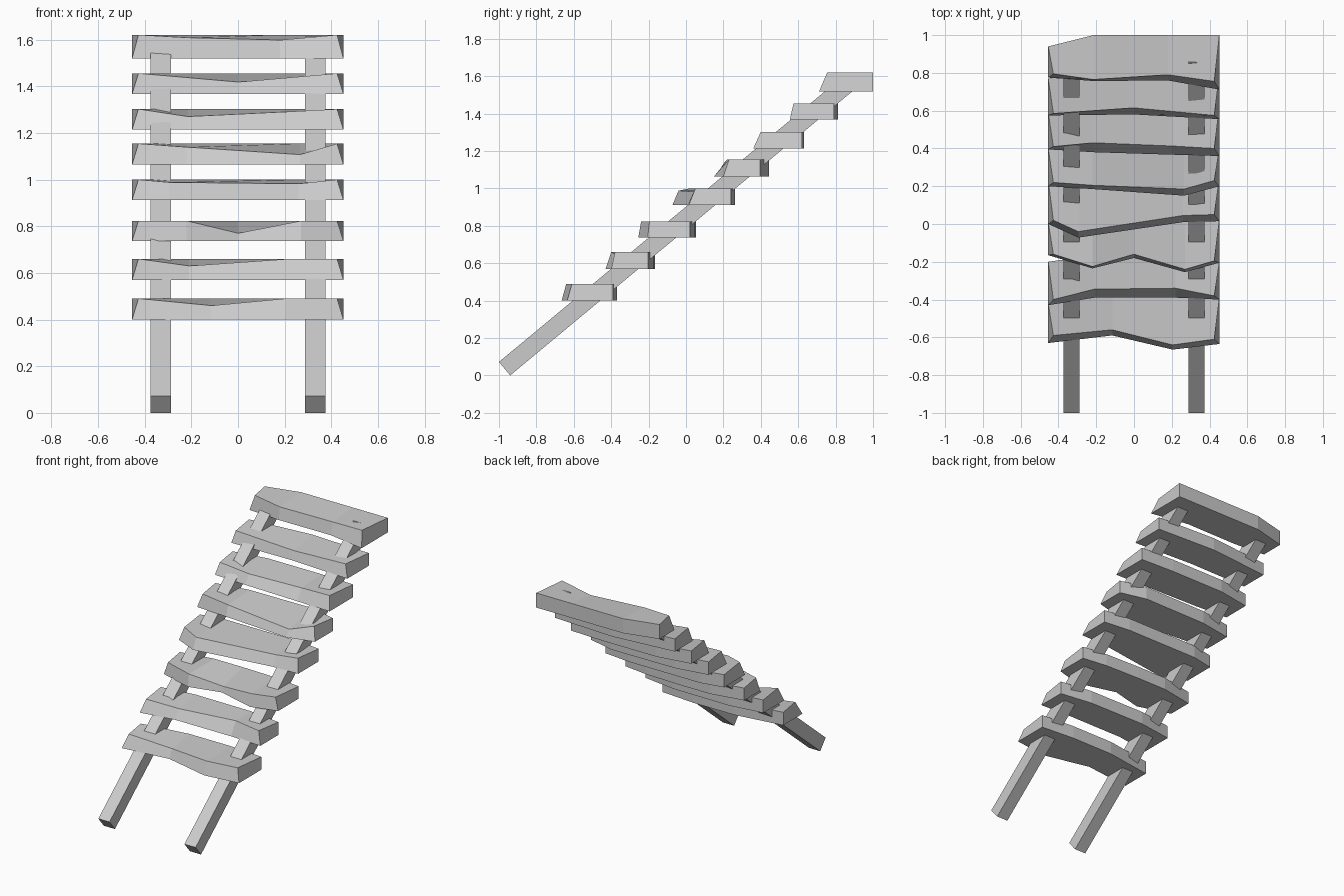
import bpy, bmesh

if "Cube" in bpy.data.objects:
    bpy.data.objects.remove(bpy.data.objects["Cube"])


def make_object(name, sections):
    """Skin a row of quad cross-sections into a closed flat-faced solid."""
    bm = bmesh.new()
    rings = [[bm.verts.new(p) for p in s] for s in sections]
    for a, b in zip(rings, rings[1:]):
        for i in range(4):
            j = (i + 1) % 4
            bm.faces.new((a[i], a[j], b[j], b[i]))
    bm.faces.new(rings[0])
    bm.faces.new(rings[-1][::-1])
    bmesh.ops.recalc_face_normals(bm, faces=bm.faces)
    me = bpy.data.meshes.new(name)
    bm.to_mesh(me)
    bm.free()
    ob = bpy.data.objects.new(name, me)
    bpy.context.collection.objects.link(ob)
    return ob


def tread(name, z0, z1, back, front):
    """Rough plank. front: (x, y bottom, y top, top z dip); back: y per section."""
    sections = []
    for i, ((x, yb, yt, dip), y) in enumerate(zip(front, back)):
        end = i in (0, len(front) - 1)
        xt = x * 0.94 if end else x      # front top corners are pulled inward
        sections.append([(x, yb, z0), (xt, yt, z1 - dip), (x, y, z1), (x, y, z0)])
    make_object(name, sections)


L, R = -0.454, 0.452

# Treads, lowest to highest
tread("tread_1", 0.40, 0.49, (-0.42, -0.37, -0.37, -0.39),
      [(L, -.63, -.59, 0), (-.115, -.59, -.56, .03), (.205, -.665, -.64, 0), (R, -.635, -.61, 0)])
tread("tread_2", 0.57, 0.66, (-0.20, -0.166, -0.17, -0.203),
      [(L, -.43, -.40, 0), (-.21, -.39, -.345, .03), (.22, -.39, -.34, 0), (R, -.40, -.38, 0)])
tread("tread_3", 0.737, 0.823, (0.01, 0.053, 0.053, 0.045, 0.021),
      [(L, -.165, -.16, 0), (-.22, -.235, -.225, 0), (0, -.18, -.16, .053),
       (.27, -.255, -.24, 0), (R, -.205, -.195, 0)])
tread("tread_4", 0.912, 1.0, (0.23, 0.262, 0.262, 0.241),
      [(L, 0, .02, 0), (-.295, -.072, -.04, .012), (.26, .01, .045, .018), (R, .015, .05, 0)])
tread("tread_5", 1.064, 1.154, (0.40, 0.44, 0.444, 0.396),
      [(L, .20, .22, 0), (-.22, .185, .205, .015), (.265, .15, .185, .047), (R, .20, .23, 0)])
tread("tread_6", 1.214, 1.302, (0.59, 0.631, 0.631, 0.62),
      [(L, .395, .41, 0), (-.215, .38, .43, .032), (.2, .367, .413, .012), (R, .36, .40, 0)])
tread("tread_7", 1.367, 1.455, (0.77, 0.813, 0.791),
      [(L, .575, .585, 0), (0, .58, .615, .037), (R, .555, .575, 0)])
tread("tread_8", 1.519, 1.62, (0.94, 1.0, 1.0, 1.0),
      [(L, .775, .795, 0), (-.215, .757, .765, .012), (.18, .76, .79, .022), (R, .712, .755, 0)])

# Sloping side rails under the treads
lower = [(-0.94, 0.0), (-1.0, 0.072)]
rise = (1.855, 1.54)
for side, label in ((-1, "left"), (1, "right")):
    xa, xb = side * 0.288, side * 0.374
    (y0, z0), (y1, z1) = lower
    low = [(xa, y0, z0), (xb, y0, z0), (xb, y1, z1), (xa, y1, z1)]
    high = [(x, y + rise[0], z + rise[1]) for x, y, z in low]
    make_object(f"{label}_rail", [low, high])
